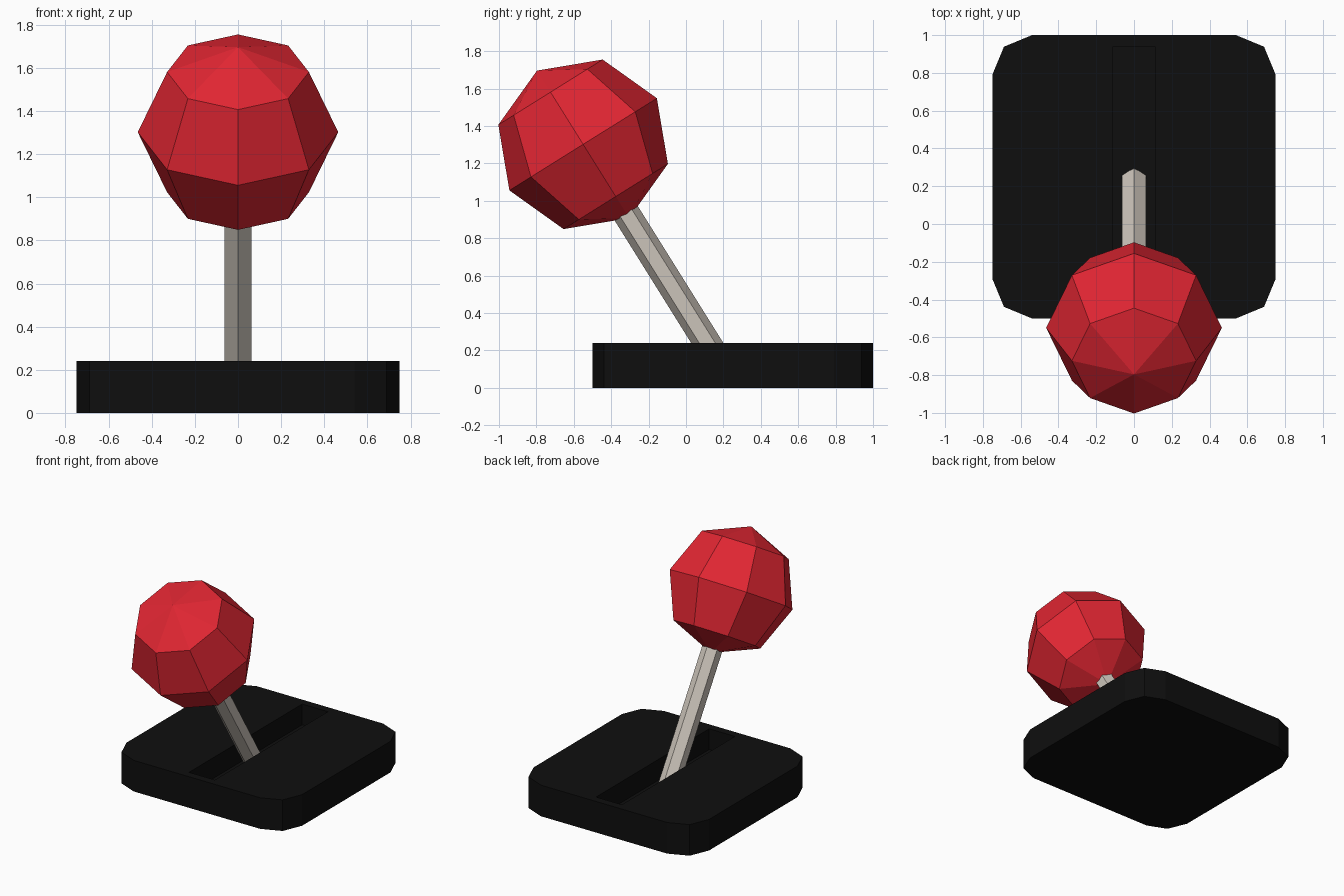
import bpy, bmesh, math
from mathutils import Vector, Matrix

if "Cube" in bpy.data.objects:
    bpy.data.objects.remove(bpy.data.objects["Cube"])

TILT = math.radians(32)
BALL = Vector((0, -0.55, 1.302))
AXIS = Vector((0, -math.sin(TILT), math.cos(TILT)))
ROT = Matrix.Rotation(TILT, 4, 'X')


def material(name, rgb):
    m = bpy.data.materials.new(name)
    m.diffuse_color = (*rgb, 1)
    m.use_nodes = True
    m.node_tree.nodes["Principled BSDF"].inputs["Base Color"].default_value = m.diffuse_color
    return m


black = material("black plastic", (0.0045, 0.0045, 0.0045))
red = material("red", (0.75, 0.019, 0.032))
metal = material("pale metal", (0.60, 0.55, 0.49))


def finish(name, bm, mat):
    bmesh.ops.recalc_face_normals(bm, faces=bm.faces)
    me = bpy.data.meshes.new(name)
    bm.to_mesh(me)
    bm.free()
    ob = bpy.data.objects.new(name, me)
    me.materials.append(mat)
    bpy.context.collection.objects.link(ob)
    return ob


def prism(name, pts, z0, z1, mat):
    bm = bmesh.new()
    f = bm.faces.new([bm.verts.new((x, y, z0)) for x, y in pts])
    ext = bmesh.ops.extrude_face_region(bm, geom=[f])["geom"]
    for v in ext:
        if isinstance(v, bmesh.types.BMVert):
            v.co.z = z1
    return finish(name, bm, mat)


# Base: rounded square slab, two facets per corner
half, rad, cy = 0.75, 0.21, 0.25
outline = []
for q, (sx, sy) in enumerate([(1, 1), (-1, 1), (-1, -1), (1, -1)]):
    for k in range(3):
        a = math.radians(90 * q + 45 * k)
        outline.append((sx * (half - rad) + rad * math.cos(a),
                        cy + sy * (half - rad) + rad * math.sin(a)))
base = prism("base", outline, 0, 0.24, black)

# Slot the lever slides in
w, l = 0.11, 0.69
cutter = prism("slot_cutter", [(-w, cy - l), (w, cy - l), (w, cy + l), (-w, cy + l)],
               0.08, 0.4, black)
cutter.hide_render = True
mod = base.modifiers.new("slot", 'BOOLEAN')
mod.operation, mod.solver, mod.object = 'DIFFERENCE', 'EXACT', cutter
bpy.context.view_layer.objects.active = base
bpy.ops.object.modifier_apply(modifier=mod.name)
bpy.data.objects.remove(cutter)

# Lever: hexagonal rod from the slot into the ball
length = (BALL.z - 0.05) / AXIS.z
bm = bmesh.new()
bmesh.ops.create_cone(bm, cap_ends=True, segments=6, radius1=0.073, radius2=0.073, depth=length,
                      matrix=Matrix.Translation(BALL - AXIS * length / 2) @ ROT)
# an edge of the hexagon faces the front
if max(abs(v.co.x) for v in bm.verts) > 0.07:
    turn = Matrix.Rotation(math.radians(30), 4, AXIS)
    bmesh.ops.rotate(bm, verts=bm.verts, cent=BALL, matrix=turn)
finish("lever", bm, metal)

# Knob: low-poly ball with its poles along the lever
bm = bmesh.new()
bmesh.ops.create_uvsphere(bm, u_segments=8, v_segments=4, radius=0.465,
                          matrix=Matrix.Translation(BALL) @ ROT)
finish("knob", bm, red)
